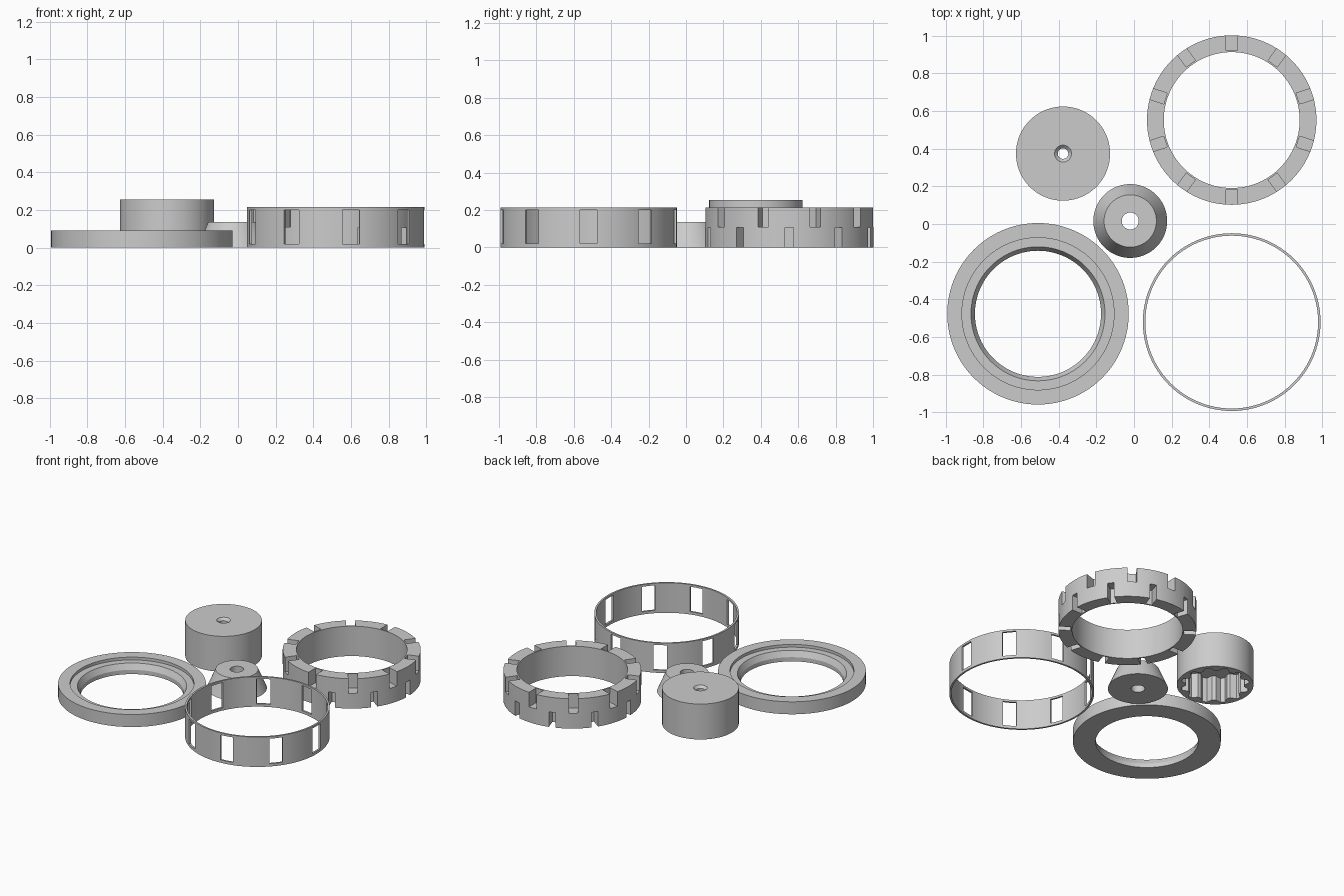
import bpy, bmesh, math
from mathutils import Matrix, Vector

cube = bpy.data.objects.get("Cube")
if cube:
    bpy.data.objects.remove(cube, do_unlink=True)

grey = bpy.data.materials.new("plain_grey")
grey.use_nodes = True
grey.diffuse_color = (0.6, 0.6, 0.6, 1)
grey.node_tree.nodes["Principled BSDF"].inputs["Base Color"].default_value = (0.6, 0.6, 0.6, 1)


def make_object(name, bm, location):
    bmesh.ops.recalc_face_normals(bm, faces=bm.faces)
    mesh = bpy.data.meshes.new(name)
    bm.to_mesh(mesh)
    bm.free()
    mesh.materials.append(grey)
    obj = bpy.data.objects.new(name, mesh)
    obj.location = location
    bpy.context.collection.objects.link(obj)
    return obj


def lathe(name, profile, x, y, steps=96):
    """Revolve a closed (radius, height) profile about z."""
    bm = bmesh.new()
    rings = []
    for i in range(steps):
        a = math.tau * i / steps
        rings.append([bm.verts.new((r * math.cos(a), r * math.sin(a), z)) for r, z in profile])
    n = len(profile)
    for i in range(steps):
        here, after = rings[i], rings[(i + 1) % steps]
        for j in range(n):
            k = (j + 1) % n
            bm.faces.new((here[j], after[j], after[k], here[k]))
    return make_object(name, bm, (x, y, 0))


def tube(inner, outer, height):
    return [(inner, 0), (outer, 0), (outer, height), (inner, height)]


def radial_boxes(bm, count, start, r0, r1, width, z0, z1):
    """Add boxes pointing outwards, evenly spaced about z."""
    size = Matrix.Diagonal((r1 - r0, width, z1 - z0, 1))
    place = Matrix.Translation(((r0 + r1) / 2, 0, (z0 + z1) / 2))
    for i in range(count):
        turn = Matrix.Rotation(start + math.tau * i / count, 4, 'Z')
        bmesh.ops.create_cube(bm, size=1, matrix=turn @ place @ size)


def cut(obj, bm):
    cutter = make_object("cutter", bm, obj.location)
    cutter.hide_render = True
    mod = obj.modifiers.new("cut", 'BOOLEAN')
    mod.operation = 'DIFFERENCE'
    mod.solver = 'EXACT'
    mod.object = cutter
    bpy.context.view_layer.objects.active = obj
    bpy.ops.object.modifier_apply(modifier=mod.name)
    bpy.data.objects.remove(cutter, do_unlink=True)


# Flat ring with a stepped recess and tapered bore
stepped_ring = lathe("stepped_ring", [(0.335, 0), (0.482, 0), (0.482, 0.09), (0.404, 0.09),
                                      (0.404, 0.07), (0.356, 0.07), (0.335, 0.03)], -0.51, -0.477)

# Thick ring with staggered pockets along its top and bottom edges
slotted_ring = lathe("slotted_ring", tube(0.361, 0.45, 0.215), 0.519, 0.552)
pockets = bmesh.new()
radial_boxes(pockets, 10, math.radians(18), 0.37, 0.5, 0.06, 0.11, 0.3)
radial_boxes(pockets, 10, 0, 0.37, 0.5, 0.045, -0.1, 0.108)
cut(slotted_ring, pockets)

# Thin band with nine windows
window_band = lathe("window_band", tube(0.459, 0.472, 0.215), 0.519, -0.521)
windows = bmesh.new()
radial_boxes(windows, 9, 0, 0.4, 0.55, 0.09, 0.02, 0.2)
cut(window_band, windows)

# Knob with a countersunk hole and a toothed cavity underneath
knob = lathe("knob", [(0.028, 0), (0.25, 0), (0.25, 0.255), (0.045, 0.255), (0.028, 0.238)],
             -0.377, 0.374)
cavity = bmesh.new()
outline = []
teeth = 12
for i in range(teeth * 4):
    radius = 0.225 if i % 4 < 2 else 0.19
    a = math.tau * (i + 0.5) / (teeth * 4)
    outline.append(cavity.verts.new((radius * math.cos(a), radius * math.sin(a), -0.05)))
base = cavity.faces.new(outline)
grown = bmesh.ops.extrude_face_region(cavity, geom=[base])["geom"]
bmesh.ops.translate(cavity, vec=Vector((0, 0, 0.23)),
                    verts=[g for g in grown if isinstance(g, bmesh.types.BMVert)])
cut(knob, cavity)

# Tapered hub with a through hole
hub = lathe("tapered_hub", [(0.045, 0), (0.196, 0), (0.139, 0.135), (0.045, 0.135)], -0.02, 0.016)

# Smooth round walls, crisp edges
bpy.ops.object.select_all(action='DESELECT')
for obj in (stepped_ring, slotted_ring, window_band, knob, hub):
    obj.select_set(True)
bpy.context.view_layer.objects.active = hub
bpy.ops.object.shade_smooth_by_angle(angle=math.radians(25))
